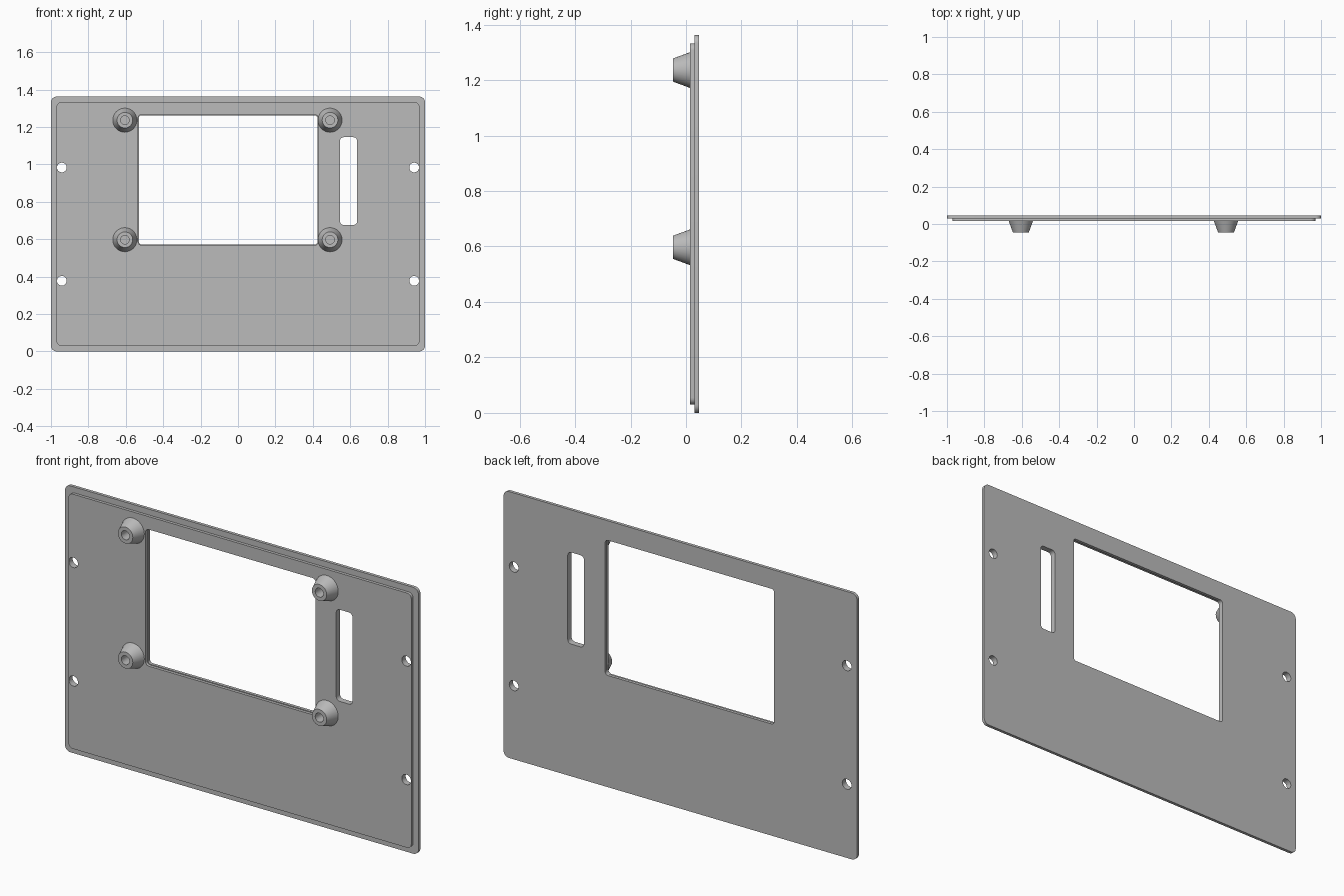
import bpy, bmesh, math

cube = bpy.data.objects.get("Cube")
if cube:
    bpy.data.objects.remove(cube, do_unlink=True)

grey = bpy.data.materials.new("light grey plastic")
grey.use_nodes = True
colour = (0.5, 0.5, 0.5, 1)
grey.diffuse_color = colour
grey.node_tree.nodes["Principled BSDF"].inputs["Base Color"].default_value = colour


def rounded_rect(x0, x1, z0, z1, r, steps=6):
    """Outline of a rectangle with rounded corners."""
    corners = [(x1 - r, z1 - r), (x0 + r, z1 - r), (x0 + r, z0 + r), (x1 - r, z0 + r)]
    return [(cx + r * math.cos(a), cz + r * math.sin(a))
            for q, (cx, cz) in enumerate(corners)
            for a in [(q + i / steps) * math.pi / 2 for i in range(steps + 1)]]


def circle(cx, cz, r, n=24):
    return [(cx + r * math.cos(2 * math.pi * i / n), cz + r * math.sin(2 * math.pi * i / n))
            for i in range(n)]


def finish(bm, name):
    bmesh.ops.recalc_face_normals(bm, faces=bm.faces)
    mesh = bpy.data.meshes.new(name)
    bm.to_mesh(mesh)
    bm.free()
    mesh.materials.append(grey)
    obj = bpy.data.objects.new(name, mesh)
    bpy.context.collection.objects.link(obj)
    bpy.ops.object.select_all(action='DESELECT')
    obj.select_set(True)
    bpy.context.view_layer.objects.active = obj
    bpy.ops.object.shade_smooth_by_angle(angle=math.radians(30))
    return obj


def sheet(name, y0, y1, outlines):
    """Flat sheet from an outer outline and hole outlines."""
    bm = bmesh.new()
    for pts in outlines:
        vs = [bm.verts.new((x, y0, z)) for x, z in pts]
        for a, b in zip(vs, vs[1:] + vs[:1]):
            bm.edges.new((a, b))
    bmesh.ops.triangle_fill(bm, edges=bm.edges[:], use_beauty=True, normal=(0, -1, 0))
    new = bmesh.ops.extrude_face_region(bm, geom=bm.faces[:])["geom"]
    moved = [v for v in new if isinstance(v, bmesh.types.BMVert)]
    bmesh.ops.translate(bm, verts=moved, vec=(0, y1 - y0, 0))
    return finish(bm, name)


def standoff(name, x, z, n=32):
    """Tapered post with a blind screw hole, lathed around y."""
    profile = [(0.065, 0.016), (0.042, -0.046), (0.023, -0.046), (0.023, 0.008)]
    bm = bmesh.new()
    rings = [[bm.verts.new((px, y, pz)) for px, pz in circle(x, z, r, n)] for r, y in profile]
    for lower, upper in zip(rings, rings[1:]):
        for i in range(n):
            j = (i + 1) % n
            bm.faces.new((lower[i], lower[j], upper[j], upper[i]))
    bm.faces.new(rings[0])
    bm.faces.new(rings[-1])
    return finish(bm, name)


# Openings shared by both layers
screw_holes = [circle(s * 0.942, z, 0.026) for s in (-1, 1) for z in (0.377, 0.983)]
slot = rounded_rect(0.545, 0.637, 0.676, 1.145, 0.02)


def window(grow):
    return rounded_rect(-0.53 - grow, 0.425 + grow, 0.571 - grow, 1.262 + grow, 0.015 + grow)


# Back panel and the slightly smaller raised layer on its front
sheet("back_panel", 0.03, 0.046,
      [rounded_rect(-1, 1, 0, 1.362, 0.03), window(0), slot] + screw_holes)
sheet("front_layer", 0.015, 0.03,
      [rounded_rect(-0.97, 0.97, 0.03, 1.332, 0.025), window(0.004), slot] + screw_holes)

# Four mounting posts around the window
for side, x in (("right", -0.605), ("left", 0.492)):
    for level, z in (("lower", 0.597), ("upper", 1.236)):
        standoff(f"{level}_{side}_post", x, z)
